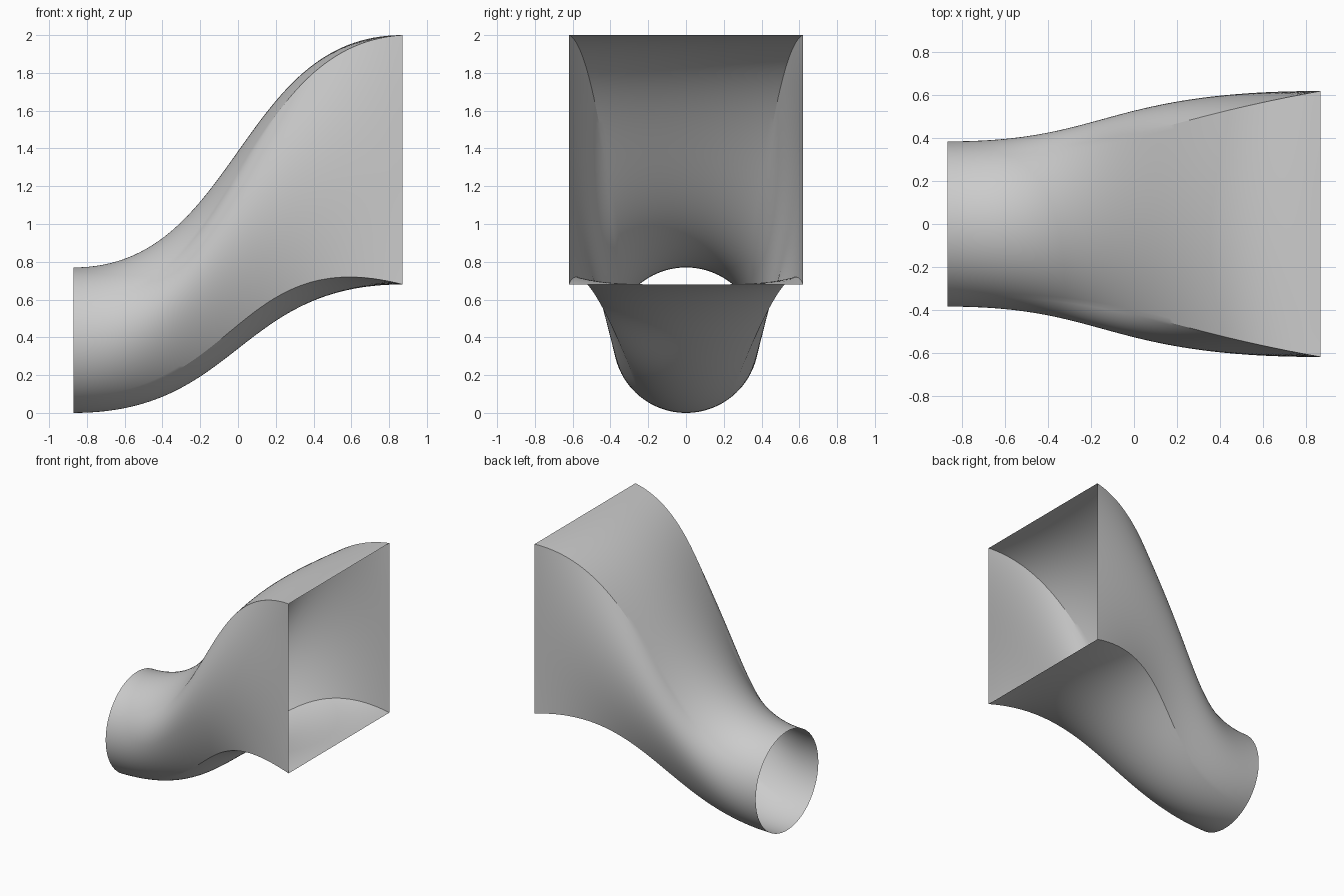
import bpy
import math
from mathutils import Vector

cube = bpy.data.objects.get("Cube")
if cube:
    bpy.data.objects.remove(cube)

HALF_LENGTH, RADIUS = 0.87, 0.385          # overall length and round mouth
HALF_W, Z_LOW, Z_HIGH = 0.62, 0.68, 2.0    # square mouth
TOP_ANGLE, LOW_ANGLE = math.radians(31), math.radians(-52)
PER_SIDE, RINGS = 40, 64


def mix(a, b, f):
    return a + (b - a) * f


def mouth_pairs():
    """Matching (angle on the round mouth, u, v on the square mouth)."""
    spans = [
        (LOW_ANGLE, TOP_ANGLE, (1, -1), (1, 1)),
        (TOP_ANGLE, math.pi - TOP_ANGLE, (1, 1), (-1, 1)),
        (math.pi - TOP_ANGLE, math.pi - LOW_ANGLE, (-1, 1), (-1, -1)),
        (math.pi - LOW_ANGLE, math.tau + LOW_ANGLE, (-1, -1), (1, -1)),
    ]
    for a0, a1, p, q in spans:
        for i in range(PER_SIDE):
            f = i / PER_SIDE
            yield mix(a0, a1, f), mix(p[0], q[0], f), mix(p[1], q[1], f)


def rail(angle, u, v):
    """Four control points of the curve joining the two mouths."""
    start = Vector((-HALF_LENGTH, RADIUS * math.cos(angle),
                    RADIUS + RADIUS * math.sin(angle)))
    end = Vector((HALF_LENGTH, u * HALF_W, mix(Z_LOW, Z_HIGH, (v + 1) / 2)))
    high = (v + 1) / 2
    # The corners pinch inward as they leave the square mouth
    lean_y = -u * v * v * mix(0.10, 0.18, high)
    lean_z = -v * u * u * mix(0.26, 0.06, high)
    shift = 0.08 * u * u * (1 - v * v)
    length = 2 * HALF_LENGTH
    reach = length * (0.5 + shift)
    p1 = start + Vector((length * (0.5 - shift), 0, 0))
    p2 = end + Vector((-reach, reach * lean_y, reach * lean_z))
    return start, p1, p2, end


def bezier(p, t):
    s = 1 - t
    return s**3 * p[0] + 3 * s * s * t * p[1] + 3 * s * t * t * p[2] + t**3 * p[3]


# Open duct shell, lofted from the round mouth to the square mouth
rails = [rail(*pair) for pair in mouth_pairs()]
count = len(rails)
verts = [bezier(r, j / RINGS) for j in range(RINGS + 1) for r in rails]
faces = []
for j in range(RINGS):
    for i in range(count):
        k = (i + 1) % count
        a, b = j * count, (j + 1) * count
        faces.append((a + i, a + k, b + k, b + i))

mesh = bpy.data.meshes.new("transition_duct")
mesh.from_pydata(verts, [], faces)
mesh.update()
duct = bpy.data.objects.new("transition_duct", mesh)
bpy.context.collection.objects.link(duct)

# Plain grey metal
grey = bpy.data.materials.new("plain_grey")
grey.use_nodes = True
colour = (0.6, 0.6, 0.6, 1)
grey.diffuse_color = colour
grey.node_tree.nodes["Principled BSDF"].inputs["Base Color"].default_value = colour
mesh.materials.append(grey)

bpy.ops.object.select_all(action="DESELECT")
duct.select_set(True)
bpy.context.view_layer.objects.active = duct
bpy.ops.object.shade_smooth_by_angle(angle=math.radians(20))
